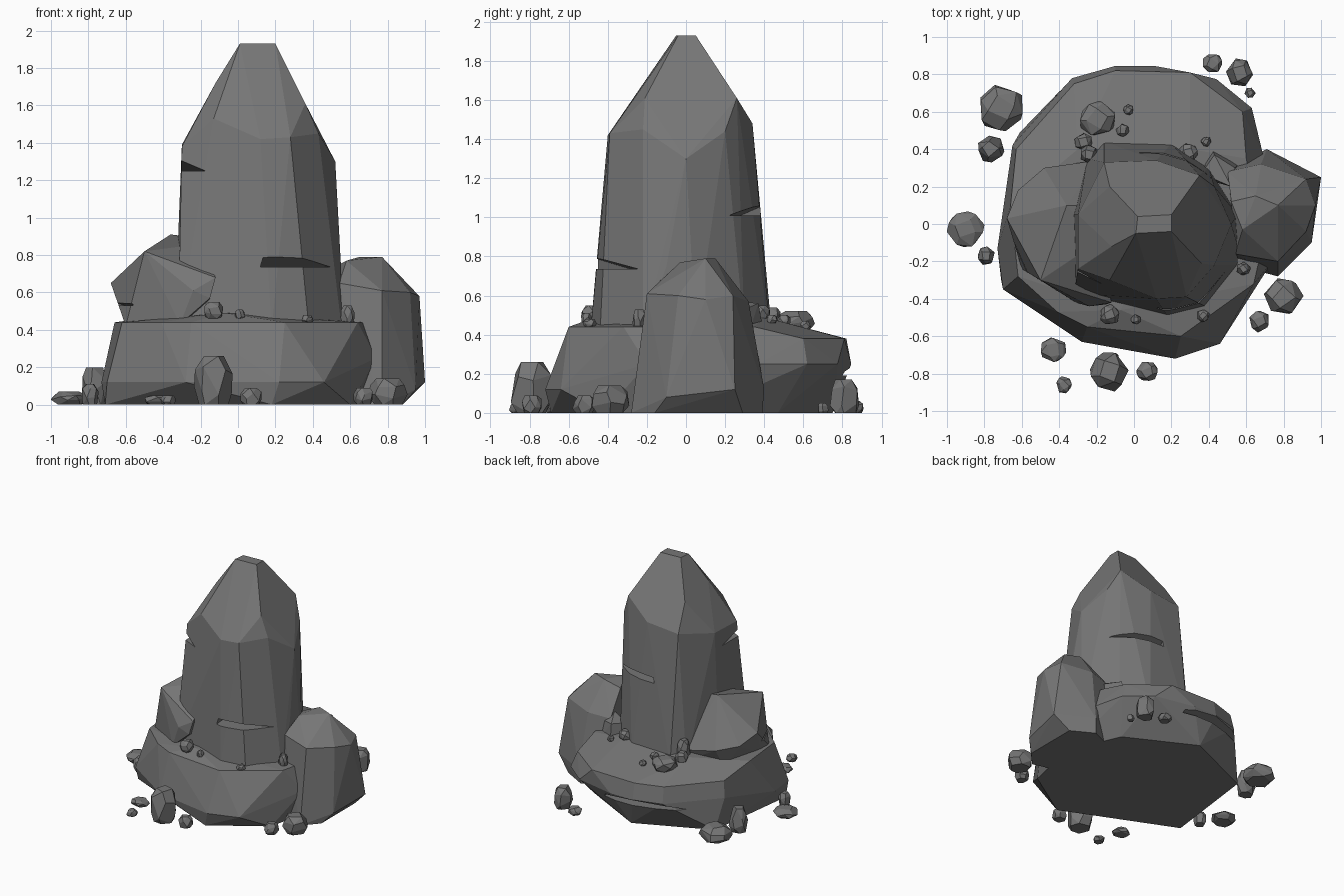
import bpy, bmesh, math, random
from mathutils import Vector

random.seed(4)

# Dark grey stone
stone = bpy.data.materials.new("dark_stone")
stone.diffuse_color = (.18, .18, .18, 1)


def hull(name, pts, facet=4):
    """Flat-faced rock: convex hull of a few points, near-flat triangles merged."""
    bm = bmesh.new()
    for p in pts:
        bm.verts.new(p)
    bmesh.ops.convex_hull(bm, input=bm.verts[:])
    loose = [v for v in bm.verts if not v.link_faces]
    bmesh.ops.delete(bm, geom=loose, context='VERTS')
    bmesh.ops.dissolve_limit(bm, angle_limit=math.radians(facet),
                             verts=bm.verts[:], edges=bm.edges[:])
    bmesh.ops.recalc_face_normals(bm, faces=bm.faces[:])
    me = bpy.data.meshes.new(name)
    bm.to_mesh(me)
    bm.free()
    me.materials.append(stone)
    ob = bpy.data.objects.new(name, me)
    bpy.context.collection.objects.link(ob)
    return ob


def notch(rock, tip, angle, width, height, depth=0.5, slope=0.25):
    """Cut a thin wedge into the rock, opening outwards along angle."""
    a = math.radians(angle)
    out = Vector((math.cos(a), math.sin(a), 0))
    side = Vector((-out.y, out.x, 0)) * width / 2
    tip = Vector(tip)
    far = tip + out * depth
    up = Vector((0, 0, height * depth / slope))
    pts = [tip + side, tip - side, far + side, far - side,
           far + side * 0.8 + up, far - side * 0.8 + up]
    cutter = hull("notch_cutter", pts, 0.1)
    cutter.hide_render = True
    mod = rock.modifiers.new("notch", 'BOOLEAN')
    mod.operation = 'DIFFERENCE'
    mod.solver = 'EXACT'
    mod.object = cutter
    bpy.context.view_layer.objects.active = rock
    bpy.ops.object.modifier_apply(modifier=mod.name)
    bpy.data.objects.remove(cutter)


def ring(z, xy):
    return [(x, y, z) for x, y in xy]


# Broad base slab
base = hull("base_rock",
    ring(0, [(-.71, -.30), (.18, -.69), (.6, -.42), (.70, .05),
             (.52, .47), (-.02, .75), (-.61, .49)])
    + ring(.12, [(-.73, -.13), (-.70, -.35), (-.28, -.63), (.22, -.72), (.46, -.64)])
    + ring(.25, [(.74, -.2), (.69, .37), (.63, .62), (.44, .775), (.11, .845),
                 (-.1, .845), (-.33, .78), (-.65, .42)])
    + ring(.38, [(.3, .81), (-.1, .82), (-.32, .75), (.58, .6), (-.63, .4)])
    + ring(.44, [(-.66, .1), (-.62, -.28), (-.41, -.47), (-.25, -.55), (.25, -.60),
                 (.64, -.32), (.69, -.1), (.6, .35)])
    + ring(.49, [(-.07, -.46), (.3, .4), (-.3, .4)]))
notch(base, (-.15, .70, .19), 100, .7, .05, slope=.12)

# Tall standing stone
pillar = hull("standing_stone",
    ring(.40, [(-.34, .05), (-.25, .35), (-.16, .44), (.2, .43), (.4, .3), (.555, .05),
               (.555, -.22), (.38, -.44), (.18, -.49), (-.32, -.37)])
    + [(.55, -.1, .75), (-.30, -.24, 1.38), (-.30, .05, 1.39), (-.12, -.12, 1.72),
       (-.13, -.30, 1.53), (.12, -.40, 1.42), (.28, -.39, 1.43), (.36, -.21, 1.61),
       (.43, -.22, 1.45), (.52, 0, 1.3), (.43, .2, 1.44), (.35, .26, 1.61),
       (.12, .34, 1.48), (-.16, .33, 1.45), (-.13, .2, 1.66)]
    + ring(1.93, [(.01, -.05), (.2, -.04), (.2, .05), (.02, .04)]))
notch(pillar, (.32, -.26, .735), -84, .44, .06, slope=.2)
notch(pillar, (-.22, -.22, 1.25), 205, .38, .075, slope=.12)
notch(pillar, (.22, .25, 1.01), 82, .42, .06, slope=.14)

# Leaning boulder on the left of the slab
left = hull("left_boulder", [
    (-.36, .1, .91), (-.28, .1, .90), (-.5, -.3, .82), (-.68, .03, .65),
    (-.62, .18, .58), (-.48, .3, .55), (-.2, .34, .50), (-.2, .3, .40),
    (-.59, -.15, .40), (-.5, .2, .38), (-.12, -.42, .68), (-.15, -.43, .57),
    (-.24, -.44, .61), (-.31, -.42, .43), (-.6, -.24, .42), (-.2, -.1, .86)])
notch(left, (-.57, -.16, .53), 200, .2, .03, slope=.1)

# Tall boulder on the right, standing on the ground
hull("right_boulder", [
    (.58, -.03, .77), (.77, .1, .79), (.65, .15, .79), (.52, .12, .74),
    (.77, -.2, .61), (.54, -.16, .65), (.92, -.04, .60), (.97, .1, .58),
    (.92, .24, .60), (.68, .32, .57), (.5, .28, .55),
    (.77, -.28, 0), (.54, -.22, 0), (.88, -.16, 0), (.95, -.1, .08),
    (1.0, .25, .12), (.88, .29, 0), (.71, .4, .12), (.7, .39, 0), (.5, .3, 0)])

# Small slab fragment wedged behind the standing stone
hull("back_fragment", [(.34, .25, .4), (.42, .40, .4), (.56, .32, .4), (.54, .2, .4),
                       (.36, .27, .55), (.43, .37, .56), (.54, .3, .53), (.52, .2, .58)])


def pebble(name, x, y, z, r, h, n=6):
    pts = []
    for level, size in ((0, .75), (.3, 1), (.7, .95), (1, .6)):
        turn = random.uniform(0, 6.28)
        count = n if size > .7 else 4
        for i in range(count):
            a = turn + math.tau * (i + random.uniform(-.2, .2)) / count
            q = r * size * random.uniform(.9, 1.06)
            dz = random.uniform(-.1, .1) if 0 < level < 1 else 0
            pts.append((x + q * math.cos(a), y + q * math.sin(a), z + h * (level + dz)))
    hull(name, pts, 14)


# Loose stones on the ground: x, y, radius, height
ground = [(-.71, .62, .125, .12), (-.765, .40, .075, .20), (-.90, -.03, .098, .07),
          (-.79, -.17, .05, .11), (-.43, -.67, .07, .05), (-.375, -.86, .045, .05),
          (-.13, -.79, .105, .26), (.07, -.79, .057, .09), (.67, -.52, .058, .09),
          (.80, -.39, .105, .14), (.42, .86, .055, .06), (.565, .81, .078, .17),
          (.62, .70, .03, .05)]
for i, (x, y, r, h) in enumerate(ground):
    pebble(f"ground_stone_{i + 1}", x, y, 0, r, h)

# Loose stones on the slab: x, y, z, radius, height
ledge = [(-.195, .565, .43, .098, .09), (-.27, .44, .46, .05, .08), (-.24, .375, .46, .05, .15),
         (-.03, .61, .43, .028, .04), (-.06, .50, .45, .035, .05), (.29, .38, .47, .053, .08),
         (.385, .44, .46, .028, .04), (.585, -.24, .43, .037, .10), (-.13, -.485, .46, .055, .09),
         (.01, -.51, .46, .028, .05), (.37, -.49, .44, .035, .04)]
for i, (x, y, z, r, h) in enumerate(ledge):
    pebble(f"ledge_stone_{i + 1}", x, y, z, r, h)
